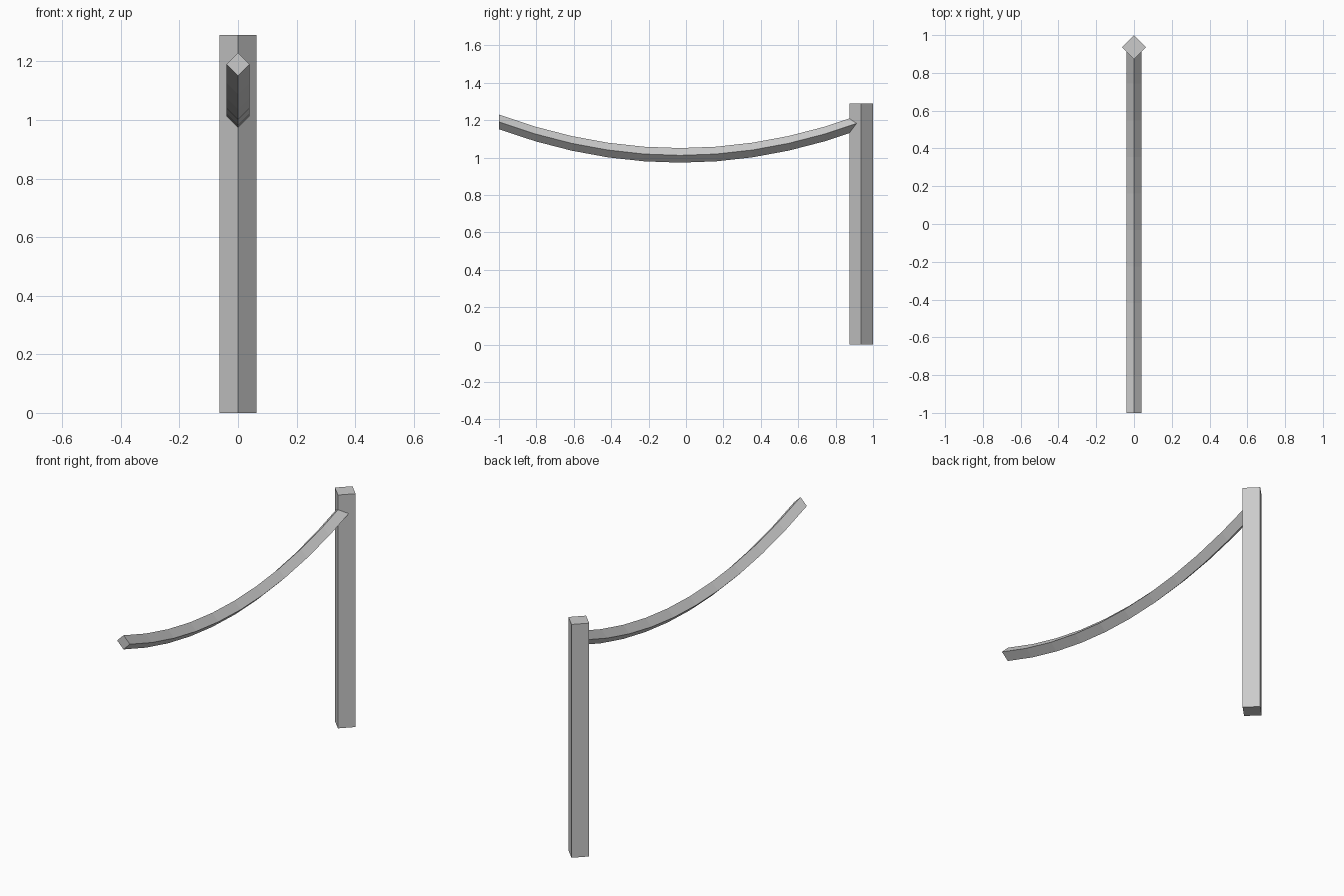
import bpy, math

if "Cube" in bpy.data.objects:
    bpy.data.objects.remove(bpy.data.objects["Cube"])

def add_object(name, rings):
    """Skin a row of four-sided rings into a closed bar."""
    n = len(rings)
    verts = [v for ring in rings for v in ring]
    faces = [(4*i + k, 4*i + (k + 1) % 4, 4*i + 4 + (k + 1) % 4, 4*i + 4 + k)
             for i in range(n - 1) for k in range(4)]
    faces += [(3, 2, 1, 0), tuple(4*(n - 1) + k for k in range(4))]
    mesh = bpy.data.meshes.new(name)
    mesh.from_pydata(verts, [], faces)
    mesh.update()
    obj = bpy.data.objects.new(name, mesh)
    bpy.context.collection.objects.link(obj)
    return obj

CORNERS = [(1, 0), (0, 1), (-1, 0), (0, -1)]

# Upright square post, turned 45 degrees
POST_Y, POST_R, POST_H = 0.9365, 0.0635, 1.29
add_object("fence_post", [[(a*POST_R, POST_Y + b*POST_R, z) for a, b in CORNERS]
                          for z in (0, POST_H)])

# Sagging diamond-section rail, from the open end to the post centre
SEGMENTS, RAIL_R, END_Z, SAG = 10, 0.039, 1.191, 0.179
rings = []
for i in range(SEGMENTS + 1):
    s = i / SEGMENTS
    y = -1 + s * (POST_Y + 1)
    z = END_Z - SAG * 4 * s * (1 - s)
    rings.append([(-a*RAIL_R, y, z + b*RAIL_R) for a, b in CORNERS])
add_object("sagging_rail", rings)
